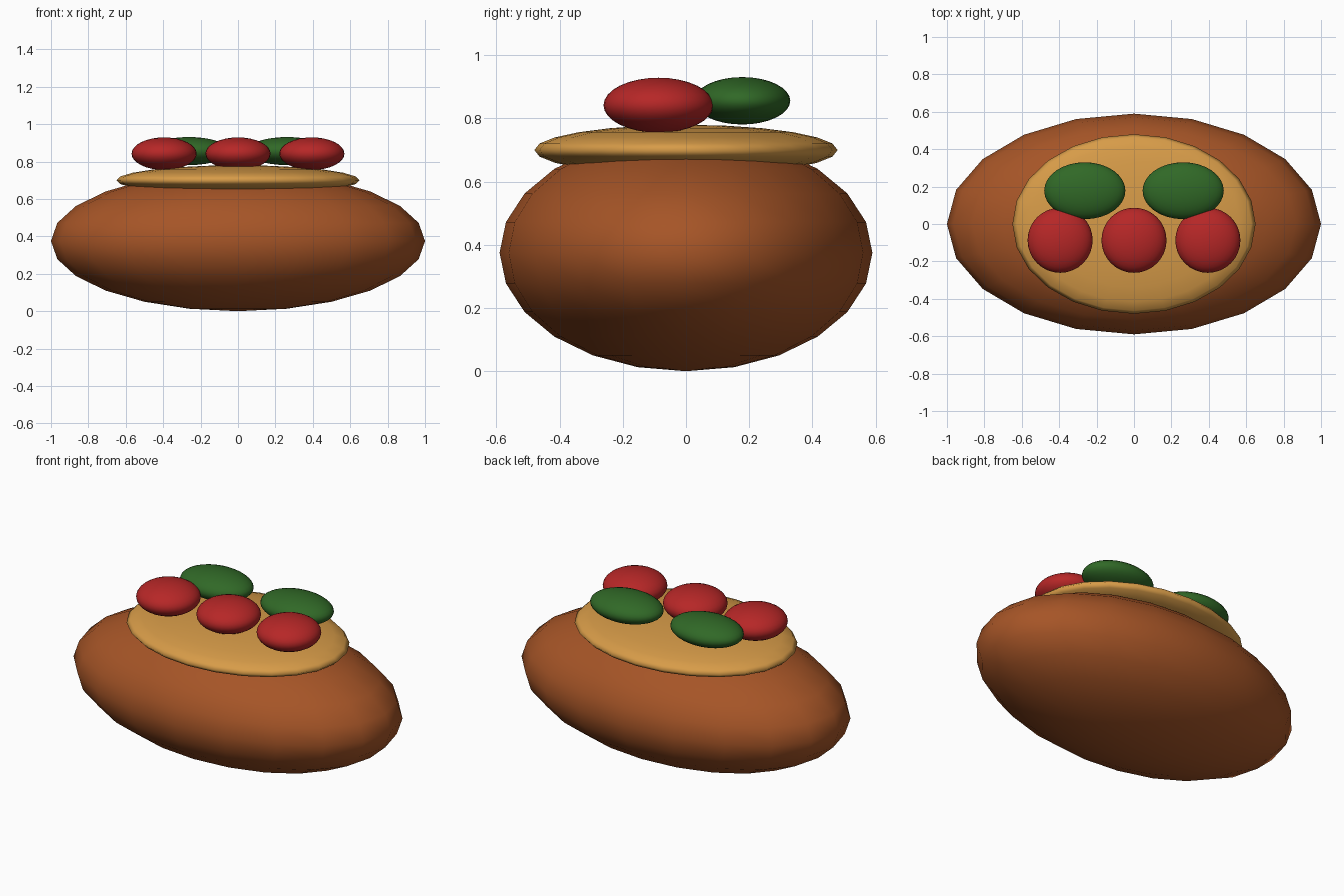
import bpy

if "Cube" in bpy.data.objects:
    bpy.data.objects.remove(bpy.data.objects["Cube"])


def material(name, rgb):
    mat = bpy.data.materials.new(name)
    mat.diffuse_color = (*rgb, 1.0)
    mat.use_nodes = True
    mat.node_tree.nodes["Principled BSDF"].inputs["Base Color"].default_value = mat.diffuse_color
    return mat


def ellipsoid(name, centre, radii, mat, segments=20, rings=12):
    """Smooth squashed sphere with real radii baked in."""
    bpy.ops.mesh.primitive_uv_sphere_add(segments=segments, ring_count=rings, radius=1.0, location=centre)
    ob = bpy.context.object
    ob.name = name
    ob.scale = radii
    bpy.ops.object.transform_apply(location=False, rotation=False, scale=True)
    bpy.ops.object.shade_smooth()
    ob.data.materials.append(mat)
    return ob


crust = material("baked brown", (0.38, 0.09, 0.02))
cream = material("golden spread", (0.68, 0.33, 0.065))
red = material("tomato red", (0.47, 0.02, 0.02))
green = material("leaf green", (0.03, 0.14, 0.02))

# Baked body and the flat filling on top
ellipsoid("baked_body", (0, 0, 0.375), (1.0, 0.59, 0.375), crust)
ellipsoid("filling", (0, 0, 0.70), (0.65, 0.48, 0.08), cream, 24, 12)

# Row of three red toppings along the front
for i, x in enumerate((-0.395, 0, 0.395)):
    ellipsoid(f"red_topping_{i + 1}", (x, -0.087, 0.842), (0.174, 0.174, 0.087), red, 32, 16)

# Two green leaves behind them
for side, label in ((-1, "left"), (1, "right")):
    ellipsoid(f"green_leaf_{label}", (side * 0.263, 0.178, 0.856), (0.217, 0.152, 0.075), green, 32, 16)
